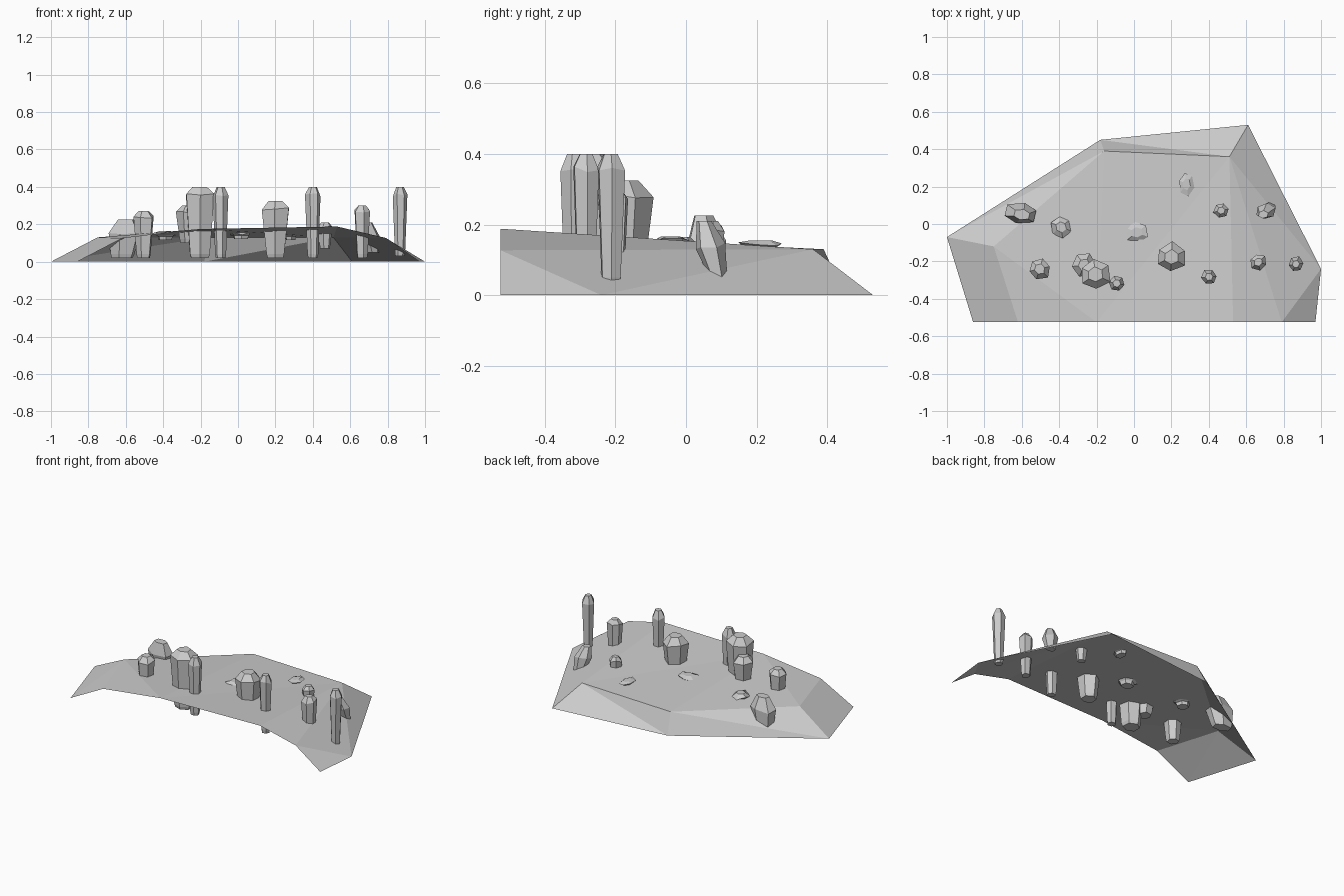
import bpy, bmesh, math, random
from mathutils import Matrix, Vector

random.seed(4)
if "Cube" in bpy.data.objects:
    bpy.data.objects.remove(bpy.data.objects["Cube"], do_unlink=True)

stone = bpy.data.materials.new("pale grey stone")
stone.use_nodes = True
grey = (0.6, 0.6, 0.6, 1)
stone.diffuse_color = grey
stone.node_tree.nodes["Principled BSDF"].inputs["Base Color"].default_value = grey


def add_object(name, bm):
    mesh = bpy.data.meshes.new(name)
    bm.to_mesh(mesh)
    bm.free()
    mesh.materials.append(stone)
    obj = bpy.data.objects.new(name, mesh)
    bpy.context.collection.objects.link(obj)
    return obj


# Ground: an open sloping shell, cut straight at the front
points = {
    "rim_front_a": (-0.86, -0.525, 0), "rim_side_a": (-1, -0.07, 0),
    "rim_back_a": (-0.18, 0.45, 0), "rim_back_b": (0.61, 0.53, 0),
    "rim_side_b": (1, -0.24, 0), "rim_front_b": (0.97, -0.525, 0),
    "front_a": (-0.62, -0.525, 0.125), "front_b": (-0.2, -0.525, 0.175),
    "front_c": (0.53, -0.525, 0.188), "front_d": (0.79, -0.525, 0.127),
    "side": (-0.75, -0.12, 0.13), "back_a": (-0.16, 0.39, 0.13),
    "back_b": (0.51, 0.36, 0.13),
}
faces = [
    "rim_front_a front_a side", "rim_front_a side rim_side_a",
    "rim_side_a side back_a", "rim_side_a back_a rim_back_a",
    "rim_back_a back_a back_b", "rim_back_a back_b rim_back_b",
    "rim_back_b back_b rim_side_b", "rim_side_b back_b front_d",
    "rim_side_b front_d rim_front_b", "side front_a front_b",
    "side front_b back_a", "back_a front_b back_b",
    "back_b front_b front_c", "back_b front_c front_d",
]
bm = bmesh.new()
verts = {name: bm.verts.new(p) for name, p in points.items()}
for face in faces:
    bm.faces.new([verts[name] for name in face.split()])
bm.normal_update()
for f in bm.faces:
    if f.normal.z < 0:
        f.normal_flip()
add_object("ground_shell", bm)


def crystal(name, x, y, rx, ry, low, high, foot=0.7, shoulder=0.045, lean=(0, 0), sides=6):
    """Irregular prism: narrow foot, wide shoulder, chipped tip."""
    bm = bmesh.new()
    turn = random.uniform(0, 1)
    wobble = [random.uniform(0.88, 1.08) for _ in range(sides)]
    rings = []
    levels = [(low, foot * 0.88), (low + 0.02, foot), (high - shoulder, 1), (high, 0.5)]
    for level, (z, scale) in enumerate(levels):
        t = (z - low) / (high - low) - 0.5
        ring = []
        for i in range(sides):
            a = turn + math.tau * i / sides
            r = scale * wobble[i]
            dz = random.uniform(-0.01, 0.01) if level == 2 else 0
            ring.append(bm.verts.new((x + rx * r * math.cos(a) + lean[0] * t,
                                      y + ry * r * math.sin(a) + lean[1] * t, z + dz)))
        rings.append(ring)
    for a, b in zip(rings, rings[1:]):
        for i in range(sides):
            j = (i + 1) % sides
            bm.faces.new((a[i], a[j], b[j], b[i]))
    bm.faces.new(rings[0][::-1])
    bm.faces.new(rings[-1])
    return add_object(name, bm)


# Tall crystals that pierce the shell
crystal("crystal_stub", -0.505, -0.24, 0.062, 0.06, 0.02, 0.27, shoulder=0.03)
crystal("crystal_companion", -0.265, -0.22, 0.065, 0.065, 0.1, 0.3, shoulder=0.04)
crystal("crystal_large", -0.208, -0.27, 0.085, 0.085, 0.02, 0.4)
crystal("crystal_thin_a", -0.092, -0.318, 0.044, 0.044, 0.02, 0.4)
crystal("crystal_wide", 0.2, -0.178, 0.085, 0.08, 0.02, 0.325, foot=0.65)
crystal("crystal_thin_b", 0.402, -0.283, 0.044, 0.043, 0.02, 0.4)
crystal("crystal_medium", 0.664, -0.203, 0.046, 0.045, 0.02, 0.3, shoulder=0.03)
crystal("crystal_thin_c", 0.865, -0.215, 0.043, 0.043, 0.03, 0.4)

# Short crystals and leaning boulders
crystal("crystal_short", 0.467, 0.072, 0.044, 0.044, 0.07, 0.21, shoulder=0.025)
crystal("boulder_leaning", 0.705, 0.07, 0.055, 0.045, 0.05, 0.21, shoulder=0.07, lean=(-0.03, -0.04))
crystal("boulder_side", -0.61, 0.06, 0.095, 0.062, 0.02, 0.225, foot=0.75, shoulder=0.08, lean=(0.02, -0.02))

# Nearly buried stones
crystal("buried_stone_a", 0.28, 0.215, 0.042, 0.065, 0.115, 0.155, shoulder=0.012)
crystal("buried_stone_b", 0.015, -0.045, 0.06, 0.06, 0.12, 0.166, shoulder=0.015)
crystal("buried_stone_c", -0.39, -0.015, 0.058, 0.06, 0.115, 0.165, shoulder=0.018)
